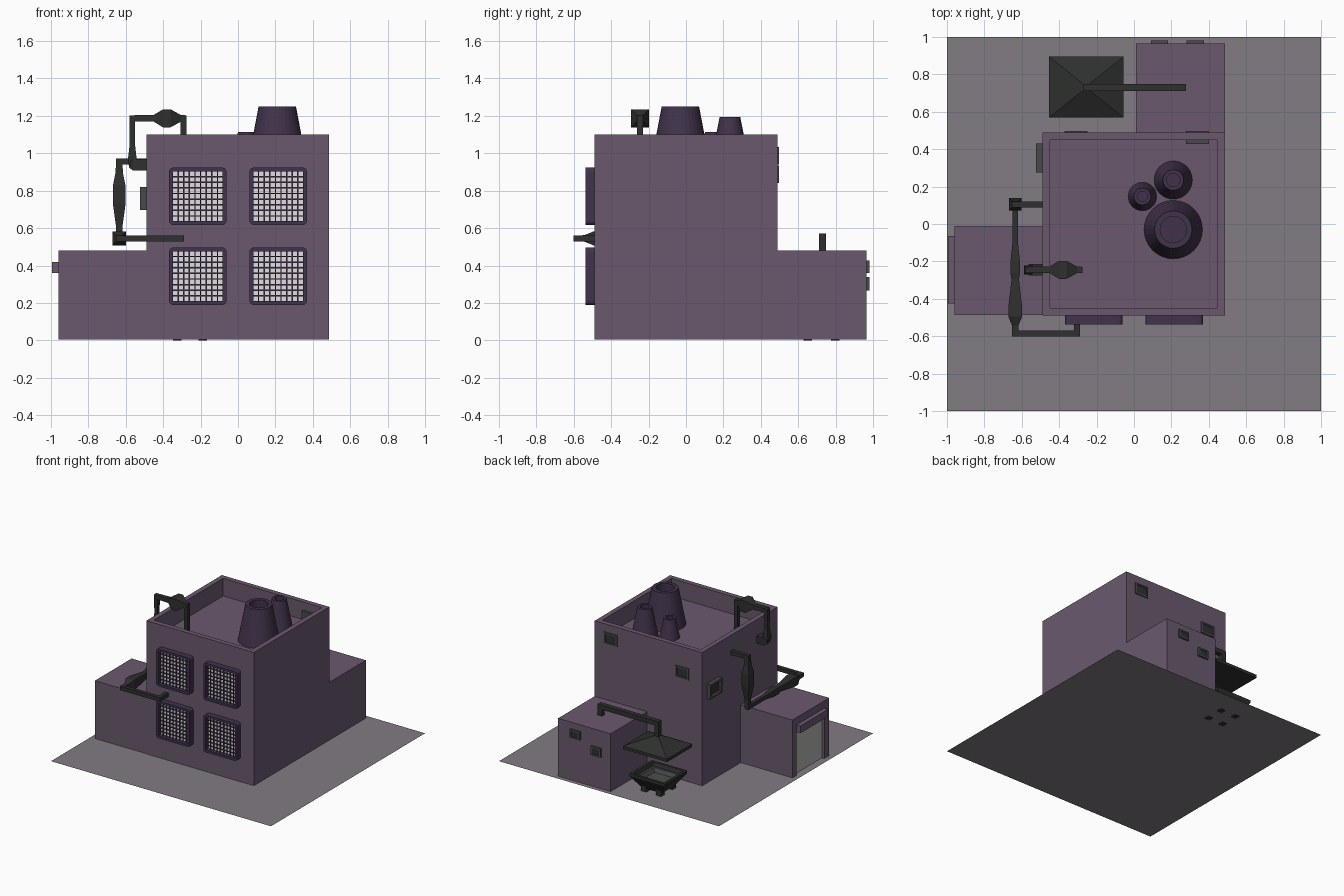
import bpy, bmesh, math
from mathutils import Vector

if "Cube" in bpy.data.objects:
    bpy.data.objects.remove(bpy.data.objects["Cube"])


def colour(name, hexa):
    def lin(c):
        c /= 255
        return c / 12.92 if c <= 0.04045 else ((c + 0.055) / 1.055) ** 2.4
    m = bpy.data.materials.new(name)
    m.diffuse_color = [lin(int(hexa[i:i + 2], 16)) for i in (0, 2, 4)] + [1]
    m.use_nodes = True
    m.node_tree.nodes["Principled BSDF"].inputs["Base Color"].default_value = m.diffuse_color
    return m


WALL = colour("mauve wall", "6A596D")
GROUND = colour("grey ground", "827C82")
PURPLE = colour("dark purple", "41334B")
GLASS = colour("pale glass", "E2DDE2")
DOOR = colour("light grey door", "B4B6B2")
IRON = colour("charcoal iron", "2E302E")
FRAME = colour("window frame grey", "4A494C")
PANE = colour("dark pane", "2E3233")
ASH = colour("ash grey", "4A4D50")


def finish(name, bm, *mats):
    bmesh.ops.recalc_face_normals(bm, faces=bm.faces)
    me = bpy.data.meshes.new(name)
    bm.to_mesh(me)
    bm.free()
    ob = bpy.data.objects.new(name, me)
    for m in mats:
        me.materials.append(m)
    bpy.context.collection.objects.link(ob)
    return ob


def add_box(bm, lo, hi):
    r = bmesh.ops.create_cube(bm, size=1)
    for v in r["verts"]:
        v.co = [lo[i] + (v.co[i] + 0.5) * (hi[i] - lo[i]) for i in range(3)]


def box(name, lo, hi, mat):
    bm = bmesh.new()
    add_box(bm, lo, hi)
    return finish(name, bm, mat)


def recessed_box(name, lo, hi, normal, rim, depth, mats, round_by=0):
    """Box whose face along normal is inset by rim and sunk by depth."""
    n = Vector(normal)
    bm = bmesh.new()
    add_box(bm, lo, hi)
    if round_by:
        edges = [e for e in bm.edges
                 if abs((e.verts[0].co - e.verts[1].co).normalized().dot(n)) > 0.9]
        bmesh.ops.bevel(bm, geom=edges, offset=round_by, segments=3,
                        profile=0.5, affect='EDGES')
    bm.normal_update()
    face = max(bm.faces, key=lambda f: f.calc_center_median().dot(n))
    bmesh.ops.inset_region(bm, faces=[face], thickness=rim)
    r = bmesh.ops.extrude_face_region(bm, geom=[face])
    verts = [g for g in r["geom"] if isinstance(g, bmesh.types.BMVert)]
    floor = [g for g in r["geom"] if isinstance(g, bmesh.types.BMFace)]
    if face.is_valid:
        bmesh.ops.delete(bm, geom=[face], context='FACES_ONLY')
    bmesh.ops.translate(bm, verts=verts, vec=-depth * n)
    if len(mats) > 1:
        for f in floor:
            f.material_index = 1
    return finish(name, bm, *mats)


def add_loft(bm, rings):
    """Bridge equal rings of points and cap both ends; returns the bands."""
    vs = [[bm.verts.new(p) for p in ring] for ring in rings]
    n = len(vs[0])
    bands = []
    for a, b in zip(vs, vs[1:]):
        bands.append([bm.faces.new((a[i], a[(i + 1) % n], b[(i + 1) % n], b[i]))
                      for i in range(n)])
    bm.faces.new(vs[0])
    bands.append([bm.faces.new(vs[-1])])
    return bands


def square(c, axis, hx, hy=None):
    hy = hy or hx
    u, w = [Vector([float(i == k) for i in range(3)]) for k in range(3) if k != axis]
    return [Vector(c) + u * hx * a + w * hy * b
            for a, b in ((-1, -1), (1, -1), (1, 1), (-1, 1))]


def pipe(name, pts, bulges={}, r=0.017):
    """Square duct along an axis-aligned path; bulges gives (t, radius) per run."""
    bm = bmesh.new()
    pts = [Vector(p) for p in pts]
    for k, (a, b) in enumerate(zip(pts, pts[1:])):
        d = b - a
        axis = max(range(3), key=lambda i: abs(d[i]))
        e = d.normalized() * r
        rings = [square(a - e, axis, r)]
        rings += [square(a + d * t, axis, h) for t, h in bulges.get(k, [])]
        rings.append(square(b + e, axis, r))
        add_loft(bm, rings)
    return finish(name, bm, IRON)


# Ground slab and building masses
G, B = 0.004, 0.005
bm = bmesh.new()
bm.faces.new([bm.verts.new(p) for p in ((-1, -1, G), (1, -1, G), (1, 1, G), (-1, 1, G))])
finish("ground_plate", bm, GROUND)
recessed_box("main_block", (-.49, -.49, B), (.487, .49, 1.10), (0, 0, 1), .057, .145, [WALL])
box("rear_annex", (.01, .485, B), (.487, .965, .48), WALL)
garage = box("garage_annex", (-.96, -.487, B), (-.485, -.01, .48), WALL)

# Garage doorway, door and hood
cutter = box("doorway_cutter", (-1.1, -.425, -.1), (-.93, -.065, .40), WALL)
mod = garage.modifiers.new("doorway", 'BOOLEAN')
mod.object, mod.operation, mod.solver = cutter, 'DIFFERENCE', 'EXACT'
bpy.context.view_layer.objects.active = garage
bpy.ops.object.modifier_apply(modifier=mod.name)
bpy.data.objects.remove(cutter)
box("garage_door", (-.937, -.425, B), (-.928, -.065, .40), DOOR)
box("door_hood", (-.995, -.425, .36), (-.93, -.065, .42), WALL)

# Four large front windows with lattice
for row, z in (("lower", .343), ("upper", .77)):
    for side, x in (("left", -.215), ("right", .215)):
        h = .153
        recessed_box(f"{row}_{side}_window", (x - h, -.538, z - h), (x + h, -.485, z + h),
                     (0, -1, 0), .02, .035, [PURPLE, GLASS], .02)
        bm = bmesh.new()
        n, s, w = 9, .135, .0035
        for i in range(1, n):
            o = -s + 2 * s * i / n
            add_box(bm, (x + o - w, -.518, z - s), (x + o + w, -.511, z + s))
            add_box(bm, (x - s, -.517, z + o - w), (x + s, -.510, z + o + w))
        finish(f"{row}_{side}_lattice", bm, PURPLE)

# Small windows on the rear and left walls
for name, x, z, w, h, y0, y1 in (("rear_high_window", .34, .988, .062, .047, .428, .498),
                                 ("rear_low_window", -.31, .888, .062, .047, .47, .498),
                                 ("annex_high_window", .327, .393, .046, .034, .95, .98),
                                 ("annex_low_window", .137, .303, .046, .036, .95, .98)):
    recessed_box(name, (x - w, y0, z - h), (x + w, y1, z + h), (0, 1, 0),
                 .018, .006, [FRAME, PANE])
recessed_box("left_window", (-.523, .275, .698), (-.48, .43, .82), (-1, 0, 0),
             .025, .02, [FRAME, PANE])

# Three hollow roof chimneys
for name, x, y, r0, r1, hole, top in (("large_chimney", .21, -.03, .157, .10, .07, 1.25),
                                      ("medium_chimney", .21, .235, .103, .055, .036, 1.195),
                                      ("small_chimney", .045, .147, .077, .045, .028, 1.115)):
    bm = bmesh.new()
    prof = ((r0, .95), (r1, top), (hole, top), (hole, top - .08))
    add_loft(bm, [[(x + r * math.cos(a * math.pi / 16), y + r * math.sin(a * math.pi / 16), z)
                   for a in range(32)] for r, z in prof])
    finish(name, bm, PURPLE)

# Ducts with tapered bulges
pipe("wall_duct",
     [(-.305, -.48, .545), (-.305, -.585, .545), (-.635, -.585, .545),
      (-.635, .105, .545), (-.635, .105, .957), (-.48, .105, .957)],
     {2: [(.06, .017), (.13, .037), (.2, .037), (.42, .02), (.47, .026),
          (.55, .026), (.7, .015)],
      3: [(.15, .017), (.45, .034), (.68, .034), (.85, .02)]}, r=.016)
pipe("roof_duct",
     [(-.48, -.245, .938), (-.565, -.245, .938), (-.565, -.245, 1.187),
      (-.292, -.245, 1.187), (-.292, -.245, .95)],
     {0: [(0, .03), (.95, .03)], 1: [(.1, .024), (.45, .014)],
      2: [(.42, .018), (.6, .048), (.75, .048), (.95, .018)]}, r=.016)
pipe("hood_duct", [(.26, .73, .46), (.26, .73, .553), (-.255, .73, .553), (-.255, .73, .43)],
     r=.019)

# Smoke hood and fire bowl
C = (-.255, .732)
bm = bmesh.new()
add_loft(bm, [square((*C, z), 2, hx, hy) for hx, hy, z in
              ((.2, .163, .345), (.2, .163, .37), (.02, .02, .448))])
finish("smoke_hood", bm, IRON)
bm = bmesh.new()
bands = add_loft(bm, [square((-.255, .724, z), 2, h * 1.06, h * .96) for h, z in
                      ((.085, .025), (.152, .125), (.152, .145), (.132, .145), (.122, .115),
                       (.105, .115), (.09, .085))])
for band in bands[4:]:
    for f in band:
        f.material_index = 1
finish("fire_bowl", bm, IRON, ASH)
bm = bmesh.new()
for sx in (-1, 1):
    for sy in (-1, 1):
        x, y = -.257 + sx * .068, .724 + sy * .073
        add_box(bm, (x - .023, y - .023, 0), (x + .023, y + .023, .05))
finish("bowl_feet", bm, IRON)
